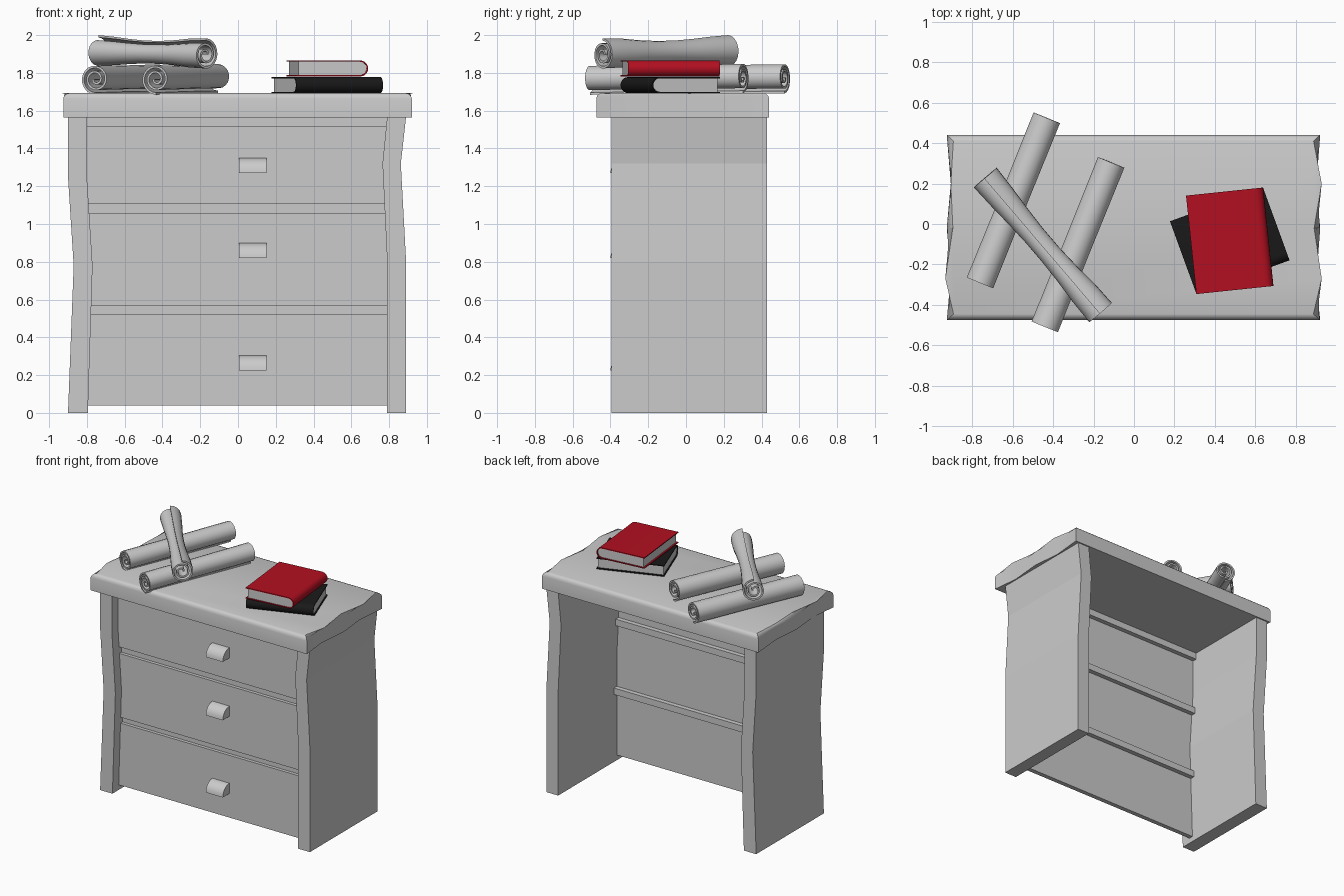
import bpy, bmesh
from math import sin, cos, pi, radians
from mathutils import Vector

if "Cube" in bpy.data.objects:
    bpy.data.objects.remove(bpy.data.objects["Cube"])


def finish(name, bm, color=None, smooth=False):
    bmesh.ops.recalc_face_normals(bm, faces=bm.faces)
    me = bpy.data.meshes.new(name)
    bm.to_mesh(me)
    bm.free()
    ob = bpy.data.objects.new(name, me)
    bpy.context.collection.objects.link(ob)
    if color:
        mat = bpy.data.materials.new(name + "_paint")
        mat.diffuse_color = (*color, 1)
        mat.use_nodes = True
        mat.node_tree.nodes["Principled BSDF"].inputs["Base Color"].default_value = mat.diffuse_color
        me.materials.append(mat)
    if smooth:
        bpy.ops.object.select_all(action='DESELECT')
        ob.select_set(True)
        bpy.context.view_layer.objects.active = ob
        bpy.ops.object.shade_smooth_by_angle(angle=radians(35))
    return ob


def prism(pts, axis, lo, hi):
    """Extrude a closed 2D profile along axis 0, 1 or 2."""
    bm = bmesh.new()

    def place(p, t):
        c = list(p)
        c.insert(axis, t)
        return bm.verts.new(c)
    a = [place(p, lo) for p in pts]
    b = [place(p, hi) for p in pts]
    bm.faces.new(a)
    bm.faces.new(b[::-1])
    for i in range(len(pts)):
        j = (i + 1) % len(pts)
        bm.faces.new((a[i], b[i], b[j], a[j]))
    return bm


def box(name, x, y, z):
    pts = [(x[0], y[0]), (x[1], y[0]), (x[1], y[1]), (x[0], y[1])]
    return finish(name, prism(pts, 2, *z))


# Crooked side panels
left = [(-.90, 0), (-.87, .78), (-.90, 1.25), (-.90, 1.57),
        (-.80, 1.57), (-.80, 1.25), (-.77, .78), (-.795, 0)]
right = [(.89, 0), (.89, .8), (.862, 1.32), (.89, 1.57),
         (.79, 1.57), (.765, 1.32), (.79, .8), (.79, 0)]
finish("left_side_panel", prism(left, 1, -.395, .43))
finish("right_side_panel", prism(right, 1, -.395, .43))

# Top board with wavy ends and a rounded upper edge
outline = [(-.925, -.475), (.92, -.475), (.897, -.27), (.92, -.02), (.897, .2), (.92, .44),
           (-.925, .44), (-.905, .2), (-.925, -.02), (-.902, -.27)]
bm = prism(outline, 2, 1.565, 1.693)
rim = [e for e in bm.edges if all(v.co.z > 1.6 for v in e.verts)]
bmesh.ops.bevel(bm, geom=rim, offset=.03, segments=3, profile=.5, affect='EDGES')
finish("top_board", bm, smooth=True)

# Drawer fronts, the recessed rails between them, and cup handles
for i, (z0, z1, hz) in enumerate([(.04, .52, .225), (.565, 1.055, .82), (1.105, 1.515, 1.27)]):
    box(f"drawer_front_{i}", (-.80, .80), (-.32, -.285), (z0, z1))
    box(f"rail_{i}", (-.80, .80), (-.295, -.25), (z1, z1 + .05))
    arc = [(-.32 - .08 * cos(t * pi / 12), hz + .08 * sin(t * pi / 12)) for t in range(7)]
    finish(f"handle_{i}", prism([(-.32, hz)] + arc, 0, .005, .15), smooth=True)


# Rolled paper: a spiral ribbon swept between two end points
def scroll(name, p0, p1, end_angle, scales, radius=.075, turns=2.25, n=44, thick=.011):
    p0, p1 = Vector(p0), Vector(p1)
    d = (p1 - p0).normalized()
    side = d.cross(Vector((0, 0, 1))).normalized()
    up = side.cross(d)
    bm = bmesh.new()
    rings = []
    for k, s in enumerate(scales):
        c = p0.lerp(p1, k / (len(scales) - 1))
        ring = []
        for i in range(n + 1):
            f = i / n
            ang = end_angle - (1 - f) * turns * 2 * pi
            r = .016 + (radius - .016) * f ** .8
            w = side * cos(ang) + up * sin(ang)
            ring.append((bm.verts.new(c + w * r * s), bm.verts.new(c + w * (r - thick) * s)))
        rings.append(ring)
    for a, b in zip(rings, rings[1:]):
        for i in range(n):
            for m in (0, 1):
                bm.faces.new((a[i][m], a[i + 1][m], b[i + 1][m], b[i][m]))
        for i in (0, n):
            bm.faces.new((a[i][0], a[i][1], b[i][1], b[i][0]))
    for ring in (rings[0], rings[-1]):
        for i in range(n):
            bm.faces.new((ring[i][0], ring[i + 1][0], ring[i + 1][1], ring[i][1]))
    return finish(name, bm, smooth=True)


scroll("scroll_left", (-.755, -.293, 1.767), (-.425, .522, 1.775), -pi / 2, [1.05, 1.03, 1.05], .079)
scroll("scroll_right", (-.435, -.51, 1.767), (-.107, .302, 1.777), -pi / 2, [1.05, 1.03, 1.05], .079)
scroll("scroll_top", (-.17, -.442, 1.897), (-.74, .225, 1.912), pi / 2,
       [1.08, 1.04, .9, .82, .82, .9, 1.02, 1.1], .080)


# Books: bent cover with a round spine on local -y, and a page block inside
def book(name, angle, z, color, length=.489, depth=.383, h=.085, t=.007):
    r = h / 2
    y0, y1 = -depth / 2 + r, depth / 2

    def bend(rad):
        return [(y0 - rad * sin(k * pi / 10), r + rad * cos(k * pi / 10)) for k in range(11)]
    outer, inner = bend(r), bend(r - t)
    cover = [(y1, h)] + outer + [(y1, 0), (y1, t)] + inner[::-1] + [(y1, h - t)]
    pages = [(y1 - .012, h - t)] + inner + [(y1 - .012, t)]
    half = length / 2
    parts = [finish(name + "_cover", prism(cover, 0, -half, half), color, True),
             finish(name + "_pages", prism(pages, 0, -half + .008, half - .008), None, True)]
    for ob in parts:
        ob.location = (.473, -.083, z)
        ob.rotation_euler.z = radians(angle)


book("black_book", 20, 1.693, (.01, .01, .01))
book("red_book", 96, 1.781, (.45, .005, .015))
